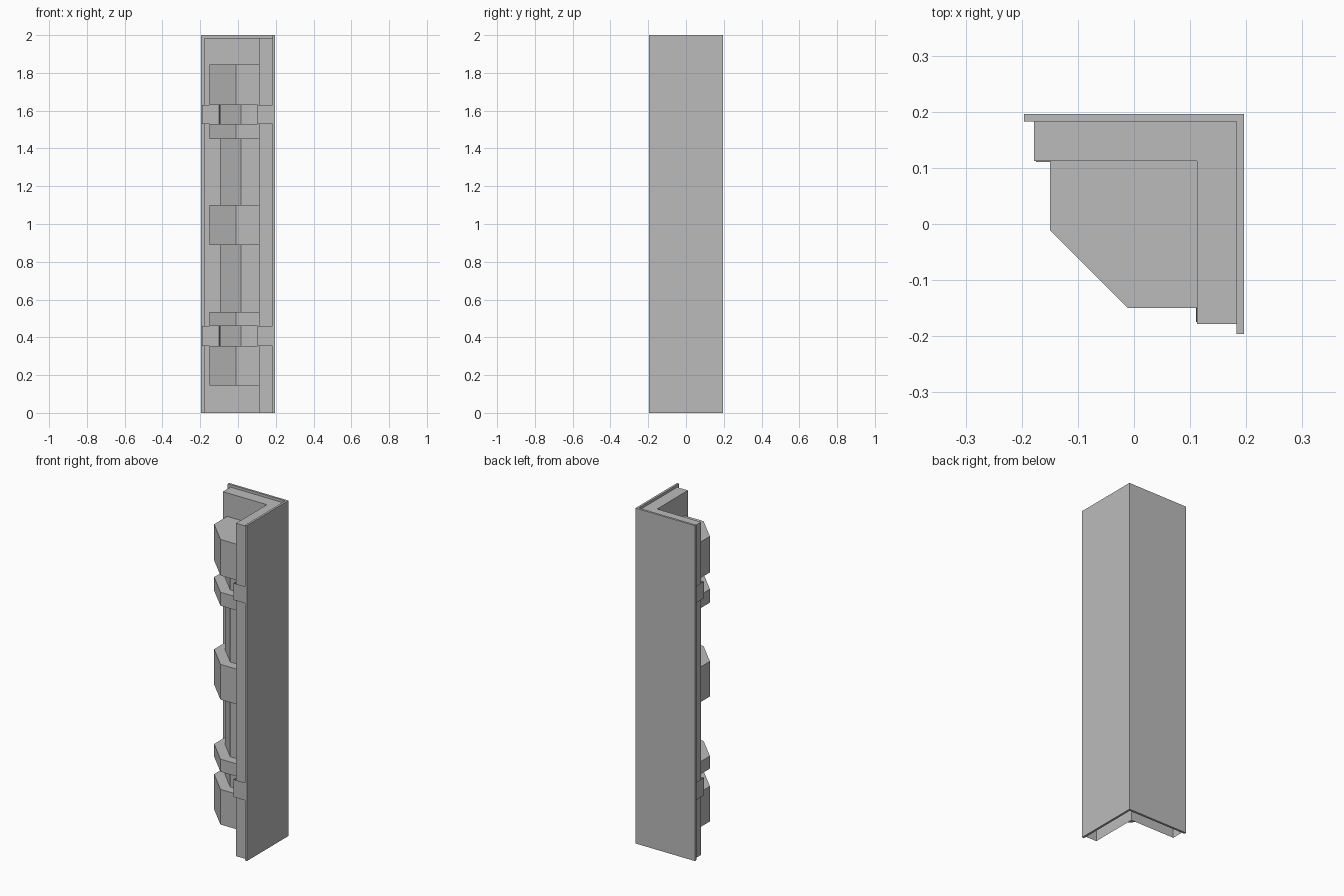
import bpy, bmesh, math

cube = bpy.data.objects.get("Cube")
if cube:
    bpy.data.objects.remove(cube, do_unlink=True)

grey = bpy.data.materials.new("plain_grey")
grey.use_nodes = True
grey.diffuse_color = (0.5, 0.5, 0.5, 1)
shader = next(n for n in grey.node_tree.nodes if n.type == "BSDF_PRINCIPLED")
shader.inputs["Base Color"].default_value = (0.5, 0.5, 0.5, 1)
shader.inputs["Roughness"].default_value = 0.8


def finish(name, bm):
    mesh = bpy.data.meshes.new(name)
    bm.to_mesh(mesh)
    bm.free()
    mesh.materials.append(grey)
    obj = bpy.data.objects.new(name, mesh)
    bpy.context.collection.objects.link(obj)
    return obj


def prism(name, outline, z0, z1, open_bottom=False):
    """Extrude a plan outline between two heights."""
    bm = bmesh.new()
    base = bm.faces.new([bm.verts.new((x, y, z0)) for x, y in outline])
    ext = bmesh.ops.extrude_face_region(bm, geom=[base], use_keep_orig=True)
    verts = [v for v in ext["geom"] if isinstance(v, bmesh.types.BMVert)]
    bmesh.ops.translate(bm, verts=verts, vec=(0, 0, z1 - z0))
    bmesh.ops.recalc_face_normals(bm, faces=bm.faces)
    if open_bottom:
        low = [f for f in bm.faces if f.normal.z < -0.9]
        bmesh.ops.delete(bm, geom=low, context="FACES_ONLY")
    return finish(name, bm)


def angle_plan(end, outer, inner):
    """L-shaped plan, symmetric about the diagonal."""
    return [(end, outer), (outer, outer), (outer, end),
            (inner, end), (inner, inner), (end, inner)]


def chamfered_plan(near, cut, back=0.115):
    """Square plan with its outer corner cut off."""
    return [(near, back), (near, cut), (cut, near), (back, near), (back, back)]


# Corner walls: thin outer skin and thicker lining
prism("outer_skin", angle_plan(-0.196, 0.196, 0.183), 0, 2)
prism("inner_lining", angle_plan(-0.178, 0.183, 0.112), 0, 1.985, open_bottom=True)

# Central post with chamfered blocks and collars
prism("post", chamfered_plan(-0.095, 0.015), 0.15, 1.84)
for i, (z0, z1) in enumerate([(0.145, 0.355), (0.89, 1.10), (1.63, 1.845)]):
    prism(f"block_{i + 1}", chamfered_plan(-0.15, -0.011), z0, z1)
    # Thin cut-corner mounting plates on both walls
    mid = (z0 + z1) / 2
    shape = [(-0.06, 0.1), (-0.15, 0.085), (-0.175, 0.055),
             (-0.175, -0.055), (-0.15, -0.085), (-0.06, -0.1)]
    for side in ("back", "left"):
        bm = bmesh.new()
        rings = []
        for d in (0.1105, 0.113):
            rings.append([bm.verts.new((u, d, mid + w) if side == "back"
                                       else (d, u, mid + w)) for u, w in shape])
            bm.faces.new(rings[-1])
        for k in range(len(shape)):
            n = (k + 1) % len(shape)
            bm.faces.new((rings[0][k], rings[0][n], rings[1][n], rings[1][k]))
        bmesh.ops.recalc_face_normals(bm, faces=bm.faces)
        finish(f"{side}_mounting_plate_{i + 1}", bm)

for i, (z0, z1) in enumerate([(0.46, 0.535), (1.45, 1.53)]):
    prism(f"collar_{i + 1}", chamfered_plan(-0.15, -0.011), z0, z1)

# Open strap bands wrapping the wall ends and the post
wrap = [(0.183, -0.19), (0.103, -0.19)]
arc = [(0.103 - 0.203 * math.sin(a), 0.103 - 0.203 * math.cos(a))
       for a in (math.pi / 2 * k / 12 for k in range(13))]
path = wrap + arc + [(y, x) for x, y in reversed(wrap)]
for i, (z0, z1) in enumerate([(0.355, 0.46), (1.53, 1.63)]):
    bm = bmesh.new()
    low = [bm.verts.new((x, y, z0)) for x, y in path]
    high = [bm.verts.new((x, y, z1)) for x, y in path]
    for k in range(len(path) - 1):
        bm.faces.new((low[k + 1], low[k], high[k], high[k + 1]))
    band = finish(f"strap_band_{i + 1}", bm)
    bpy.ops.object.select_all(action="DESELECT")
    band.select_set(True)
    bpy.context.view_layer.objects.active = band
    bpy.ops.object.shade_smooth_by_angle(angle=math.radians(30))
